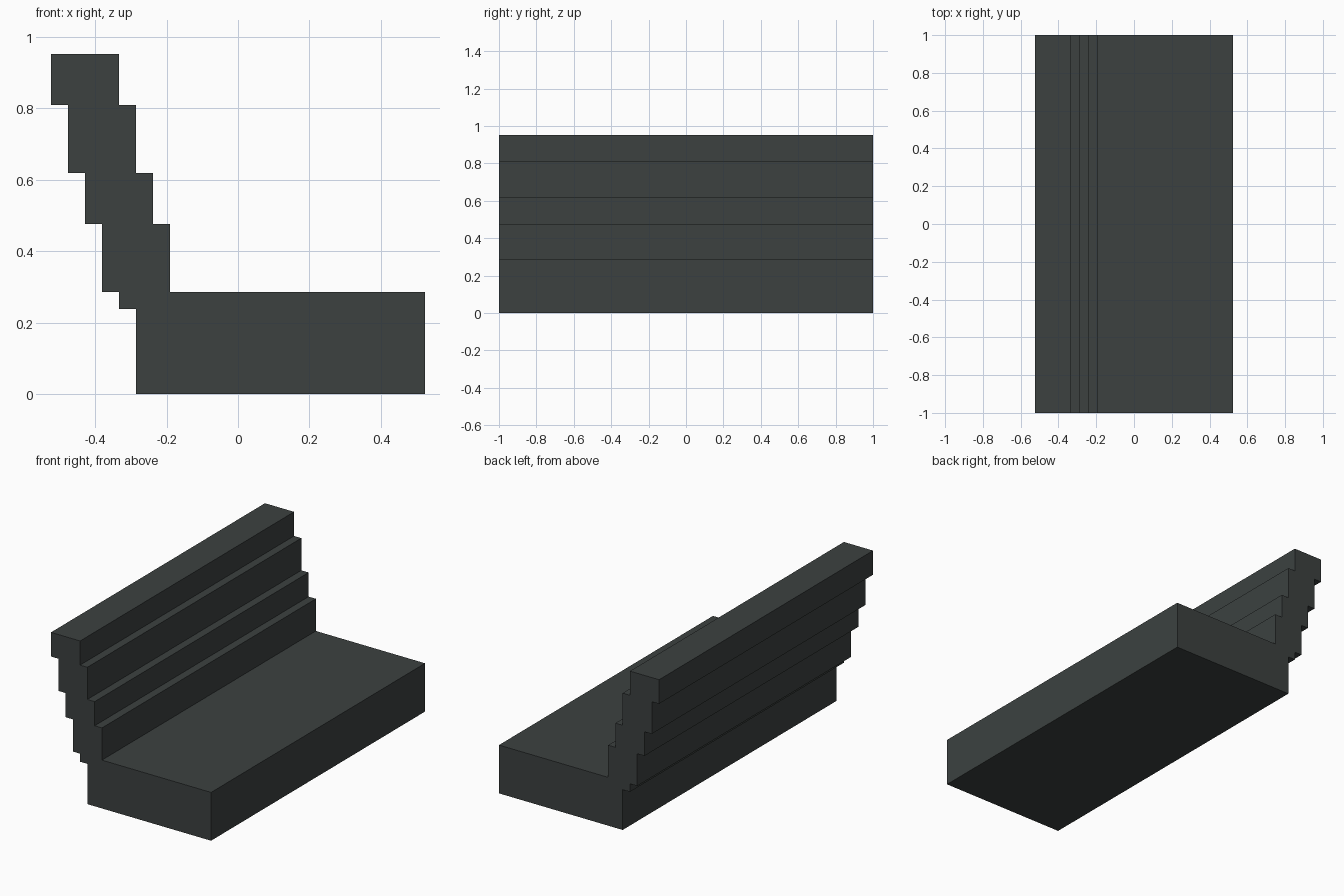
import bpy
import bmesh

cube = bpy.data.objects.get("Cube")
if cube:
    bpy.data.objects.remove(cube, do_unlink=True)

UNIT = 1 / 21          # step size that the whole bench is laid out on
HALF_LENGTH = 1.0

# Dark grey material
grey = bpy.data.materials.new("dark_grey")
grey.use_nodes = True
colour = (0.045, 0.053, 0.051, 1)
grey.diffuse_color = colour
bsdf = next(n for n in grey.node_tree.nodes if n.type == 'BSDF_PRINCIPLED')
bsdf.inputs["Base Color"].default_value = colour
bsdf.inputs["Roughness"].default_value = 0.8

# Backrest courses, bottom to top: (rear x, front x, bottom z, top z)
courses = [(-8, -4, 6, 10), (-9, -5, 10, 13), (-10, -6, 13, 17), (-11, -7, 17, 20)]

# Stepped outline: seat block, up the backrest front, down its rear
outline = [(-6, 0), (11, 0), (11, 6)]
for rear, front, low, high in courses:
    outline += [(front, low), (front, high)]
for rear, front, low, high in reversed(courses):
    outline += [(rear, high), (rear, low)]
outline += [(-7, 6), (-7, 5), (-6, 5)]

# Extrude the outline along the bench length
bm = bmesh.new()
verts = [bm.verts.new((x * UNIT, -HALF_LENGTH, z * UNIT)) for x, z in outline]
end = bm.faces.new(verts)
extruded = bmesh.ops.extrude_face_region(bm, geom=[end], use_keep_orig=True)
moved = [g for g in extruded["geom"] if isinstance(g, bmesh.types.BMVert)]
bmesh.ops.translate(bm, verts=moved, vec=(0, 2 * HALF_LENGTH, 0))
bmesh.ops.recalc_face_normals(bm, faces=bm.faces)

mesh = bpy.data.meshes.new("stepped_bench")
bm.to_mesh(mesh)
bm.free()
mesh.materials.append(grey)
bench = bpy.data.objects.new("stepped_bench", mesh)
bpy.context.collection.objects.link(bench)
